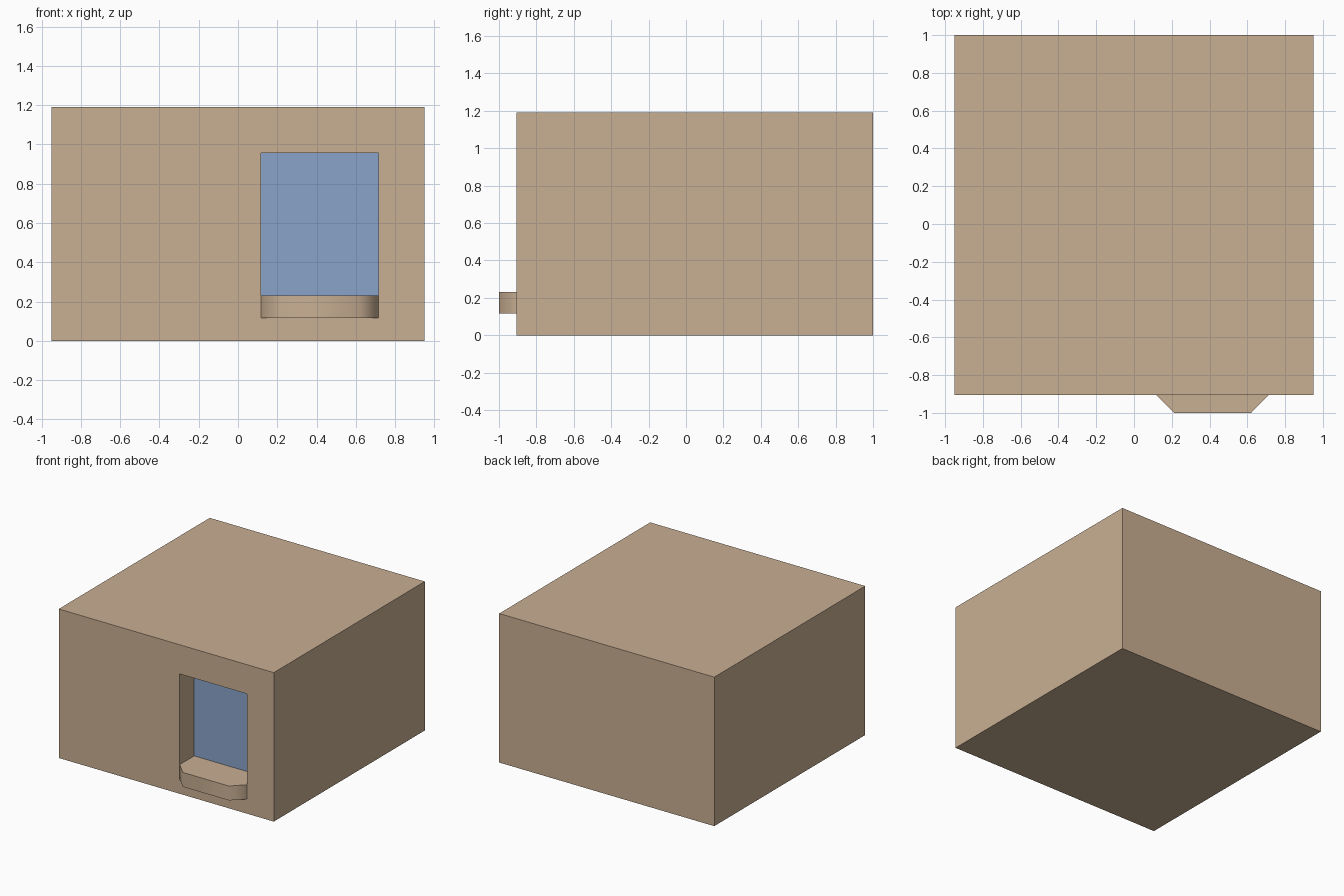
import bpy
import bmesh
import math

if "Cube" in bpy.data.objects:
    bpy.data.objects.remove(bpy.data.objects["Cube"], do_unlink=True)


def material(name, colour):
    mat = bpy.data.materials.new(name)
    mat.use_nodes = True
    mat.diffuse_color = colour
    mat.node_tree.nodes["Principled BSDF"].inputs["Base Color"].default_value = colour
    return mat


def prism(name, outline, bottom, top, mat):
    """Extrude a plan outline (counter-clockwise) from bottom to top."""
    bm = bmesh.new()
    base = bm.faces.new([bm.verts.new((x, y, bottom)) for x, y in outline])
    ext = bmesh.ops.extrude_face_region(bm, geom=[base], use_keep_orig=True)
    for v in ext["geom"]:
        if isinstance(v, bmesh.types.BMVert):
            v.co.z = top
    bmesh.ops.recalc_face_normals(bm, faces=bm.faces[:])
    mesh = bpy.data.meshes.new(name)
    bm.to_mesh(mesh)
    bm.free()
    mesh.materials.append(mat)
    obj = bpy.data.objects.new(name, mesh)
    bpy.context.collection.objects.link(obj)
    return obj


def rect(x0, x1, y0, y1):
    return [(x0, y0), (x1, y0), (x1, y1), (x0, y1)]


tan = material("sandy plaster", (0.584, 0.429, 0.292, 1))
blue = material("blue glass", (0.251, 0.371, 0.584, 1))

# Shared dimensions
half_width, height = 0.95, 1.19
front, back = -0.905, 1.0
left, right = 0.118, 0.715
sill_bottom, sill_top, window_top = 0.117, 0.232, 0.957
recess_back = front + 0.19
chamfer = 0.095

# Building block with a window recess cut into the front wall
block = prism("building_block", rect(-half_width, half_width, front, back), 0, height, tan)
cutter = prism("recess_cutter", rect(left, right, front - 0.2, recess_back),
               sill_bottom, window_top, tan)
cutter.hide_render = True
cut = block.modifiers.new("window_recess", "BOOLEAN")
cut.operation = "DIFFERENCE"
cut.solver = "EXACT"
cut.object = cutter
bpy.context.view_layer.objects.active = block
bpy.ops.object.modifier_apply(modifier=cut.name)
bpy.data.objects.remove(cutter, do_unlink=True)

# Window pane at the back of the recess
prism("window_pane", rect(left, right, recess_back - 0.006, recess_back),
      sill_top, window_top, blue)

# Chamfered sill filling the bottom of the recess and standing out from the wall
sill_plan = [(left, front), (left + chamfer, front - chamfer),
             (right - chamfer, front - chamfer), (right, front),
             (right, recess_back), (left, recess_back)]
sill = prism("window_sill", sill_plan, sill_bottom, sill_top, tan)
bpy.ops.object.select_all(action="DESELECT")
sill.select_set(True)
bpy.context.view_layer.objects.active = sill
bpy.ops.object.shade_smooth_by_angle(angle=math.radians(60))
